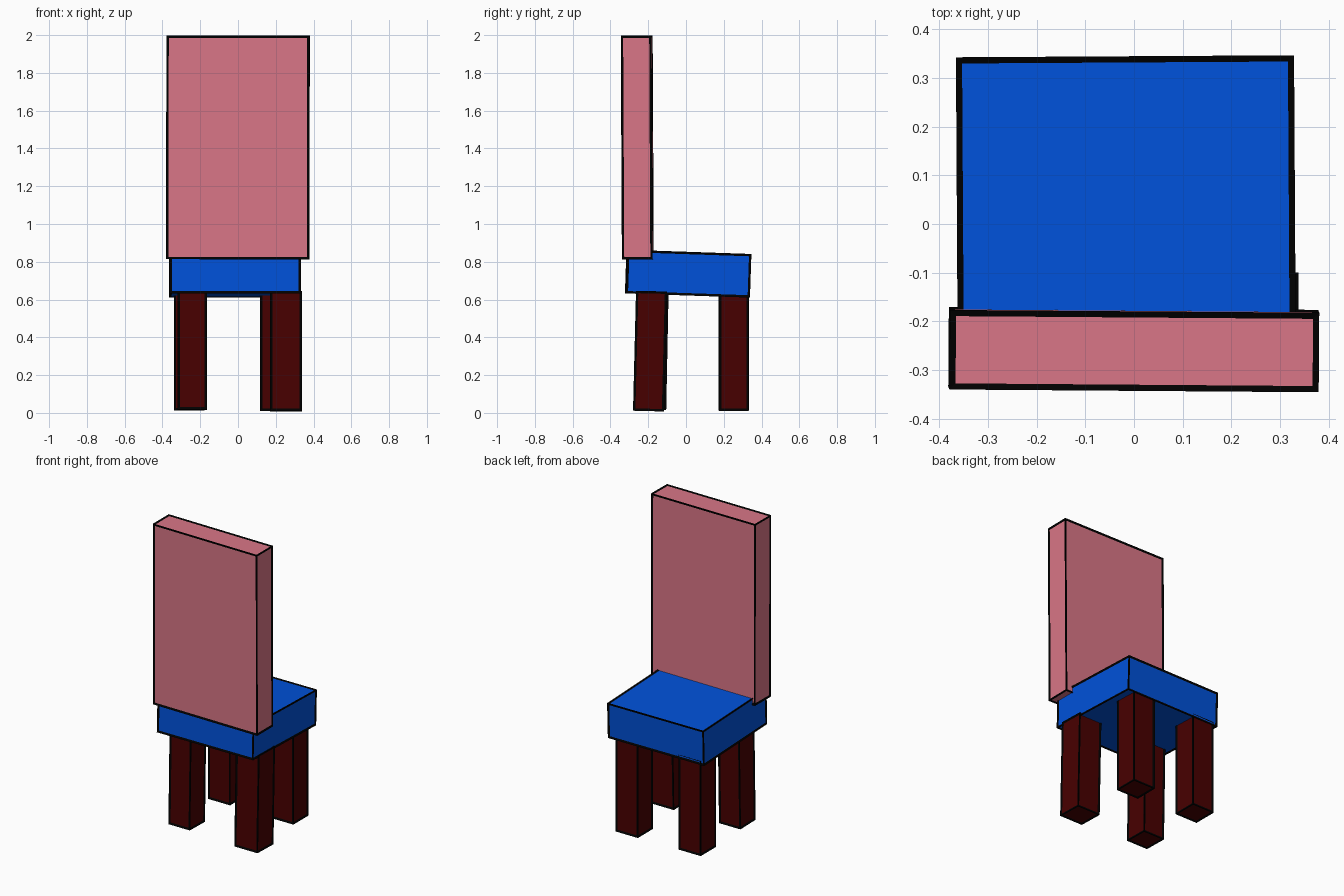
import bpy
from mathutils import Euler, Matrix, Vector

if "Cube" in bpy.data.objects:
    bpy.data.objects.remove(bpy.data.objects["Cube"])

LINE = 0.016  # width of the dark bars running along every edge


def material(name, rgb):
    m = bpy.data.materials.new(name)
    m.diffuse_color = (*rgb, 1.0)
    m.use_nodes = True
    m.node_tree.nodes["Principled BSDF"].inputs["Base Color"].default_value = m.diffuse_color
    return m


PINK = material("dusty_pink", (0.70, 0.182, 0.242))
BLUE = material("bright_blue", (0.0, 0.083, 0.70))
BROWN = material("dark_red_brown", (0.064, 0.0, 0.0))
BLACK = material("black", (0.0, 0.0, 0.0))


def block(name, lo, hi, mat, rot=(0, 0, 0)):
    """Slightly tilted box between two corners, plus dark bars along its edges."""
    lo, hi = Vector(lo), Vector(hi)
    centre, size = (lo + hi) / 2, hi - lo
    for label, m in ((name, mat), (name + "_edging", BLACK)):
        bpy.ops.mesh.primitive_cube_add(size=1)
        ob = bpy.context.object
        ob.name = label
        ob.data.transform(Matrix.Diagonal((*size, 1)))
        ob.location = centre
        ob.rotation_euler = Euler(rot)
        ob.data.materials.append(m)
    # The second copy becomes the edge bars
    wire = ob.modifiers.new("bars", 'WIREFRAME')
    wire.thickness = LINE
    wire.offset = 0
    wire.use_even_offset = True
    wire.use_replace = True


# Backrest: tall panel, leaning very slightly
block("backrest", (-0.375, -0.335, 0.818), (0.374, -0.181, 1.993), PINK,
      (0.005, 0.002, -0.0075))

# Seat: thick slab, dropping away from the backrest
block("seat", (-0.359, -0.313, 0.626), (0.326, 0.336, 0.848), BLUE,
      (-0.034, 0, 0.006))

# Legs: x range, y range, bottom, top, tilt
LEGS = {
    "front_left_leg": ((-0.316, -0.170), (-0.251, -0.103), 0.022, 0.638, (-0.02, 0, 0)),
    "front_right_leg": ((0.174, 0.333), (-0.268, -0.112), 0.014, 0.640, (-0.025, 0, 0)),
    "back_left_leg": ((-0.335, -0.183), (0.178, 0.328), 0.018, 0.630, (0, 0, 0)),
    "back_right_leg": ((0.121, 0.274), (0.179, 0.327), 0.014, 0.630, (0, 0, 0)),
}
for name, (xs, ys, z0, z1, tilt) in LEGS.items():
    block(name, (xs[0], ys[0], z0), (xs[1], ys[1], z1), BROWN, tilt)
